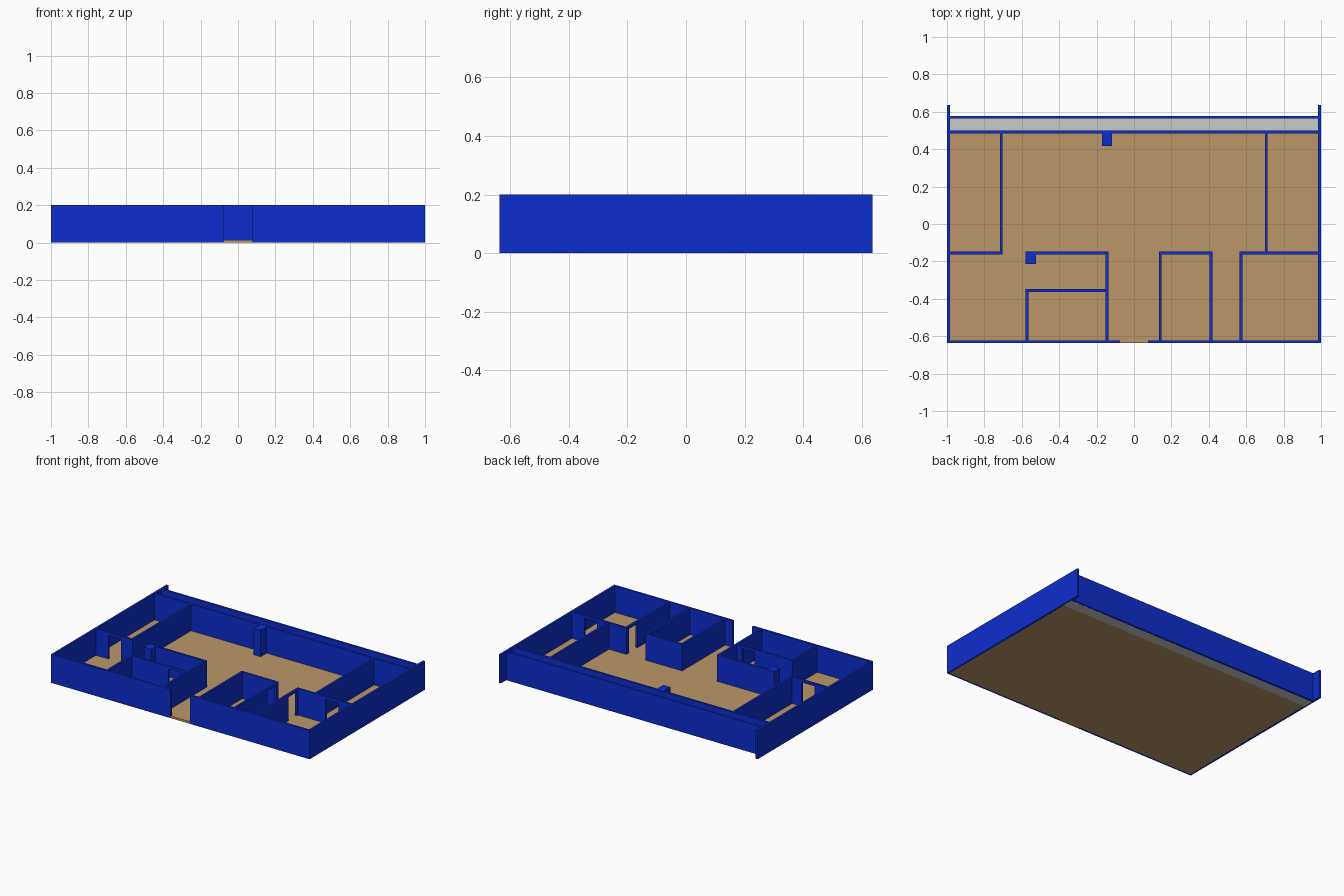
import bpy, bmesh

if "Cube" in bpy.data.objects:
    bpy.data.objects.remove(bpy.data.objects["Cube"])


def material(name, color):
    m = bpy.data.materials.new(name)
    m.diffuse_color = (*color, 1)
    m.use_nodes = True
    m.node_tree.nodes["Principled BSDF"].inputs["Base Color"].default_value = m.diffuse_color
    return m


BLUE = material("wall blue", (0.004, 0.027, 0.62))
TAN = material("floor tan", (0.50, 0.31, 0.14))
GREY = material("balcony grey", (0.58, 0.60, 0.58))

H = 0.2       # wall height
T = 0.015     # wall thickness
DOOR = 0.182  # door head height
D = 0.637     # half depth


def boxes(name, mat, *bounds):
    """One object made of boxes given as (x0, x1, y0, y1, z0, z1)."""
    bm = bmesh.new()
    for x0, x1, y0, y1, z0, z1 in bounds:
        v = bmesh.ops.create_cube(bm, size=1)["verts"]
        bmesh.ops.scale(bm, vec=(x1 - x0, y1 - y0, z1 - z0), verts=v)
        bmesh.ops.translate(bm, vec=((x0 + x1) / 2, (y0 + y1) / 2, (z0 + z1) / 2), verts=v)
    mesh = bpy.data.meshes.new(name)
    bm.to_mesh(mesh)
    bm.free()
    mesh.materials.append(mat)
    ob = bpy.data.objects.new(name, mesh)
    bpy.context.collection.objects.link(ob)
    return ob


def wall(name, axis, at, a, b, door=None, z0=0.001):
    """Wall along an axis, centred on the line 'at', with an optional doorway."""
    spans = [(a, b, z0, H)]
    if door:
        d0, d1 = door
        spans = [(a, d0, z0, H), (d0, d1, DOOR, H), (d1, b, z0, H)]
    lo, hi = at - T / 2, at + T / 2
    if axis == "x":
        return boxes(name, BLUE, *[(p, q, lo, hi, r, s) for p, q, r, s in spans])
    return boxes(name, BLUE, *[(lo, hi, p, q, r, s) for p, q, r, s in spans])


# Floors
boxes("floor", TAN, (-0.99, 0.99, -D + 0.012, 0.49, 0, T), (-0.075, 0.075, -D, -0.62, 0, T))
boxes("balcony_floor", GREY, (-0.99, 0.99, 0.49, 0.57, 0, T))

# Outer shell, front entrance left open
for side, s in (("left", -1), ("right", 1)):
    wall(side + "_outer_wall", "y", s * (1 - T / 2), -D, D, z0=0)
    x0, x1 = sorted((s * 0.075, s * 0.99))
    wall(side + "_front_wall", "x", -D + T / 2, x0, x1, z0=0)
wall("back_wall", "x", 0.492, -0.99, 0.99)
wall("balcony_wall", "x", 0.571, -0.99, 0.99, z0=0)

# Side rooms at the back
wall("left_room_side", "y", -0.71, -0.163, 0.49)
wall("left_room_front", "x", -0.155, -0.99, -0.7025, (-0.89, -0.79))
wall("right_room_side", "y", 0.707, -0.163, 0.49)
wall("right_room_front", "x", -0.155, 0.565, 0.99, (0.79, 0.89))
wall("right_front_room_side", "y", 0.572, -0.63, -0.1475, (-0.27, -0.175))

# Left core with niche and closed room
wall("niche_back", "x", -0.155, -0.57, -0.137)
wall("core_hall_side", "y", -0.144, -0.63, -0.1475)
wall("core_divider", "x", -0.355, -0.579, -0.144, (-0.285, -0.19))
wall("core_outer_side", "y", -0.572, -0.63, -0.3475)

# Right core room
wall("small_room_hall_side", "y", 0.14, -0.63, -0.1475)
wall("small_room_back", "x", -0.155, 0.1325, 0.4185)
wall("small_room_door_side", "y", 0.411, -0.63, -0.1475, (-0.27, -0.175))

# Columns
boxes("back_column", BLUE, (-0.172, -0.117, 0.418, 0.492, 0.001, H))
boxes("niche_column", BLUE, (-0.579, -0.523, -0.213, -0.148, 0.001, H))
